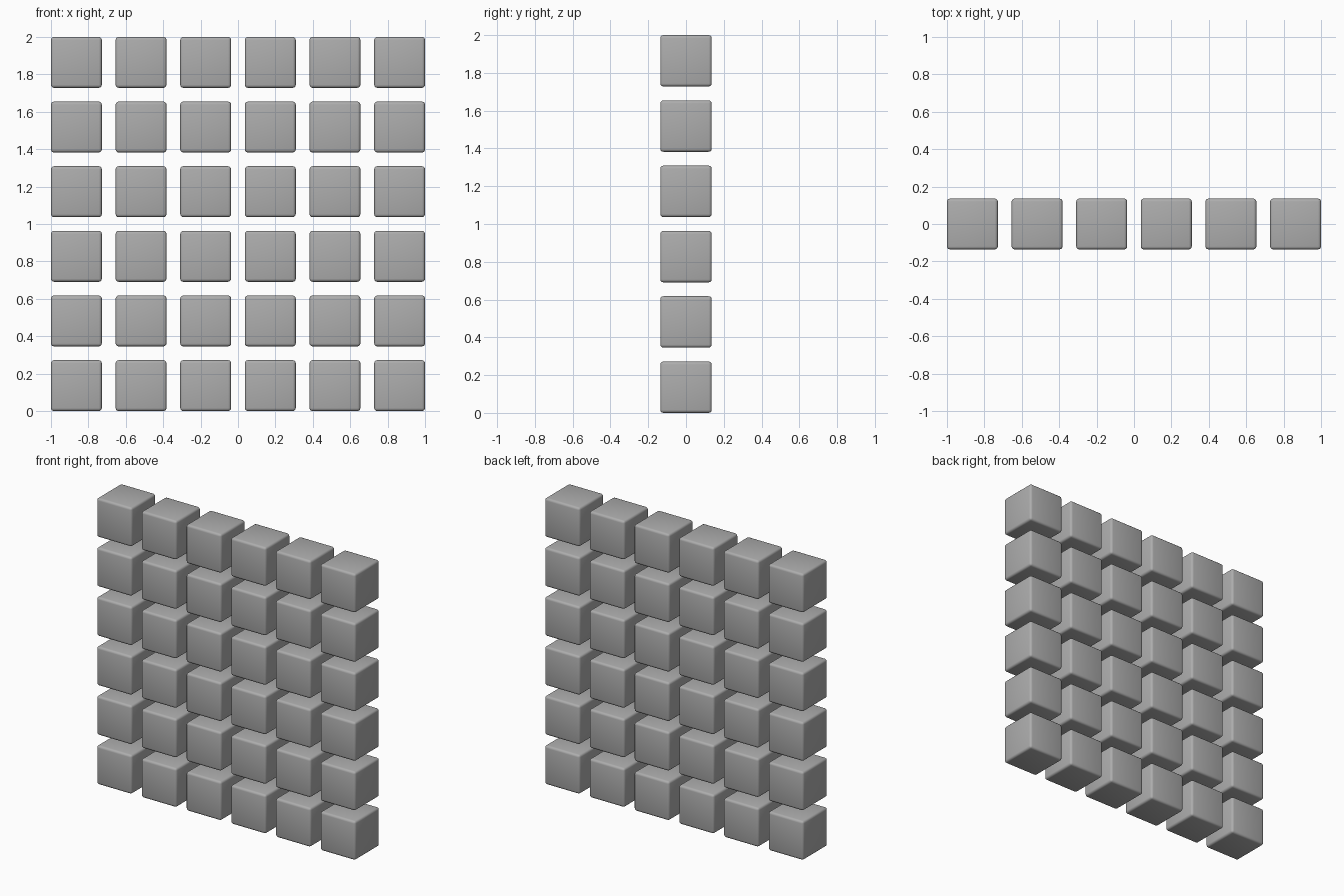
import bpy

if "Cube" in bpy.data.objects:
    bpy.data.objects.remove(bpy.data.objects["Cube"])

COUNT = 6
SIZE = 0.272
PITCH = (2.0 - SIZE) / (COUNT - 1)

# Lower left block of the wall
bpy.ops.mesh.primitive_cube_add(size=SIZE, location=(-1 + SIZE / 2, 0, SIZE / 2))
wall = bpy.context.object
wall.name = "block_wall"
bpy.ops.object.shade_smooth()

# Dark grey surface
grey = bpy.data.materials.new("dark_grey")
grey.diffuse_color = (0.42, 0.42, 0.42, 1)
grey.use_nodes = True
grey.node_tree.nodes["Principled BSDF"].inputs["Base Color"].default_value = grey.diffuse_color
wall.data.materials.append(grey)

# Small rounded edges, softly shaded
bevel = wall.modifiers.new("rounded_edges", 'BEVEL')
bevel.width = 0.016
bevel.segments = 3

# Repeat the block into columns, then rows
for name, step in (("columns", (PITCH, 0, 0)), ("rows", (0, 0, PITCH))):
    array = wall.modifiers.new(name, 'ARRAY')
    array.count = COUNT
    array.use_relative_offset = False
    array.use_constant_offset = True
    array.constant_offset_displace = step
